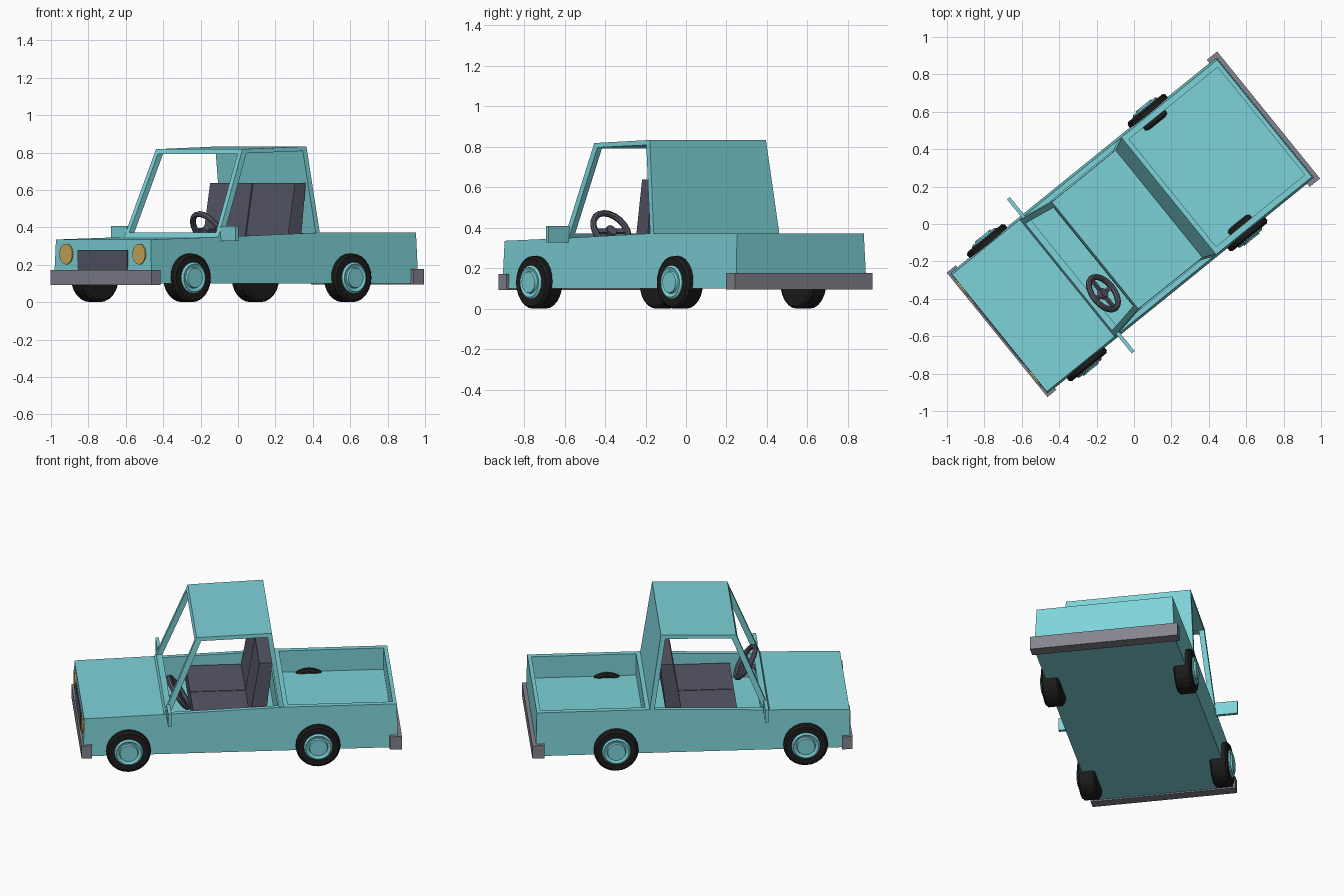
import bpy, bmesh, math
from mathutils import Matrix, Vector

if "Cube" in bpy.data.objects:
    bpy.data.objects.remove(bpy.data.objects["Cube"])

TURN = Matrix.Rotation(math.radians(39), 4, 'Z')   # the truck stands turned in plan


def mat(name, col):
    m = bpy.data.materials.new(name)
    m.diffuse_color = (*col, 1)
    m.use_nodes = True
    m.node_tree.nodes["Principled BSDF"].inputs["Base Color"].default_value = m.diffuse_color
    return m


TEAL = mat("teal paint", (0.205, 0.65, 0.69))
GREY = mat("bumper grey", (0.23, 0.23, 0.27))
DARK = mat("dark trim", (0.095, 0.095, 0.135))
BLACK = mat("tyre black", (0.012, 0.012, 0.012))
GOLD = mat("lamp gold", (0.62, 0.42, 0.11))


# Local frame: x runs to the rear, y across, z up
def finish(name, bm, material):
    bmesh.ops.recalc_face_normals(bm, faces=bm.faces)
    me = bpy.data.meshes.new(name)
    bm.to_mesh(me)
    bm.free()
    me.transform(TURN)
    ob = bpy.data.objects.new(name, me)
    bpy.context.collection.objects.link(ob)
    if material:
        me.materials.append(material)
    return ob


def prism(name, pts, material=None, yc=0.0):
    """Side profile of (x, z, half width) points spanned across the truck."""
    bm = bmesh.new()
    a = [bm.verts.new((x, yc - w, z)) for x, z, w in pts]
    b = [bm.verts.new((x, yc + w, z)) for x, z, w in pts]
    bm.faces.new(a)
    bm.faces.new(b[::-1])
    for i in range(len(pts)):
        j = (i + 1) % len(pts)
        bm.faces.new((a[i], b[i], b[j], a[j]))
    return finish(name, bm, material)


def box(name, x0, x1, y0, y1, z0, z1, material=None):
    w = (y1 - y0) / 2
    return prism(name, [(x0, z0, w), (x1, z0, w), (x1, z1, w), (x0, z1, w)],
                 material, (y0 + y1) / 2)


def lathe(name, prof, centre, axis, n, material):
    """Closed or capped profile of (radius, height) spun about an axis."""
    bm = bmesh.new()
    rot = Vector((0, 0, 1)).rotation_difference(Vector(axis)).to_matrix()
    rings = []
    for r, h in prof:
        rings.append([bm.verts.new(Vector(centre) + rot @ Vector(
            (r * math.cos(2 * math.pi * k / n), r * math.sin(2 * math.pi * k / n), h)))
            for k in range(n)])
    for p, q in zip(rings, rings[1:]):
        for k in range(n):
            bm.faces.new((p[k], p[(k + 1) % n], q[(k + 1) % n], q[k]))
    bm.faces.new(rings[0])
    bm.faces.new(rings[-1])
    return finish(name, bm, material)


def cut(ob, cutter):
    cutter.hide_render = True
    m = ob.modifiers.new("cut", 'BOOLEAN')
    m.operation = 'DIFFERENCE'
    m.solver = 'EXACT'
    m.object = cutter
    bpy.context.view_layer.objects.active = ob
    bpy.ops.object.modifier_apply(modifier=m.name)
    bpy.data.objects.remove(cutter)


# Lower body with cabin well and load bed
body = prism("body", [(-.93, .10, .415), (.905, .10, .415), (.898, .372, .403),
                      (.24, .372, .403), (-.46, .348, .403), (-.926, .335, .403)], TEAL)
cut(body, box("bed_cutter", .265, .875, -.37, .37, .235, .6))
cut(body, box("cabin_cutter", -.43, .205, -.375, .375, .2, .6))


# Cab shell: open sides and windscreen, solid back
def screen(z):
    return -.46 + (z - .348) * .412


cab = prism("cab", [(screen(.345), .345, .401), (.243, .345, .401), (.172, .833, .369),
                    (-.267, .818, .367)], TEAL)
cut(cab, prism("side_cutter", [(screen(.3) + .035, .3, .6), (.222, .3, .6),
                               (.146, .808, .6), (screen(.796) + .035, .796, .6)]))
cut(cab, prism("windscreen_cutter", [(screen(.372) - .1, .372, .368), (screen(.372) + .08, .372, .368),
                                     (screen(.792) + .08, .792, .338), (screen(.792) - .1, .792, .338)]))

# Bumpers and grille
box("front_bumper", -.942, -.88, -.428, .428, .092, .172, GREY)
box("rear_bumper", .855, .926, -.437, .437, .095, .177, GREY)
box("grille", -.933, -.91, -.21, .21, .16, .28, DARK)

for s, side in ((-1, "right"), (1, "left")):
    # Headlamp and door mirror
    lathe(side + "_headlamp", [(.055, 0), (.055, .025)], (-.934, s * .31, .257), (1, 0, 0), 24, GOLD)
    box(side + "_mirror", -.445, -.425, *sorted((s * .395, s * .53)), .326, .408, TEAL)
    # Seat cushion and leaning back
    box(side + "_seat_cushion", -.28, .08, *sorted((s * .003, s * .36)), .2, .3, DARK)
    prism(side + "_seat_back", [(.04, .28, .178), (.135, .28, .178), (.175, .638, .178),
                                (.10, .638, .178)], DARK, s * .182)
    # Wheels
    for x, end in ((-.668, "front"), (.437, "rear")):
        name = side + "_" + end
        lathe(name + "_tyre", [(.118, .34), (.13, .35), (.13, .433), (.118, .444)],
              (x, 0, .13), (0, s, 0), 24, BLACK)
        lathe(name + "_hub", [(.084, .43), (.084, .447), (.074, .455), (.06, .449),
                              (.056, .449), (.052, .462)], (x, 0, .13), (0, s, 0), 20, TEAL)

# Steering wheel: rim, spokes and column
tilt = Matrix.Translation((-.36, -.185, .385)) @ Matrix.Rotation(math.radians(57), 4, 'Y')
bm = bmesh.new()
N, M = 20, 8
ring = [[bm.verts.new(tilt @ Vector((
    (.103 + .016 * math.cos(2 * math.pi * j / M)) * math.cos(2 * math.pi * i / N),
    (.103 + .016 * math.cos(2 * math.pi * j / M)) * math.sin(2 * math.pi * i / N),
    .016 * math.sin(2 * math.pi * j / M)))) for j in range(M)] for i in range(N)]
for i in range(N):
    for j in range(M):
        a, b = ring[i], ring[(i + 1) % N]
        bm.faces.new((a[j], b[j], b[(j + 1) % M], a[(j + 1) % M]))
for ang in (0, 90, 270):
    bmesh.ops.create_cube(bm, size=1, matrix=tilt @ Matrix.Rotation(math.radians(ang), 4, 'Z')
                          @ Matrix.Translation((.05, 0, -.005)) @ Matrix.Diagonal((.1, .024, .014, 1)))
finish("steering_wheel", bm, DARK)
lathe("steering_column", [(.028, .008), (.028, -.02), (.014, -.025), (.014, -.12)],
      tilt.translation, tilt.to_3x3() @ Vector((0, 0, 1)), 12, DARK)
